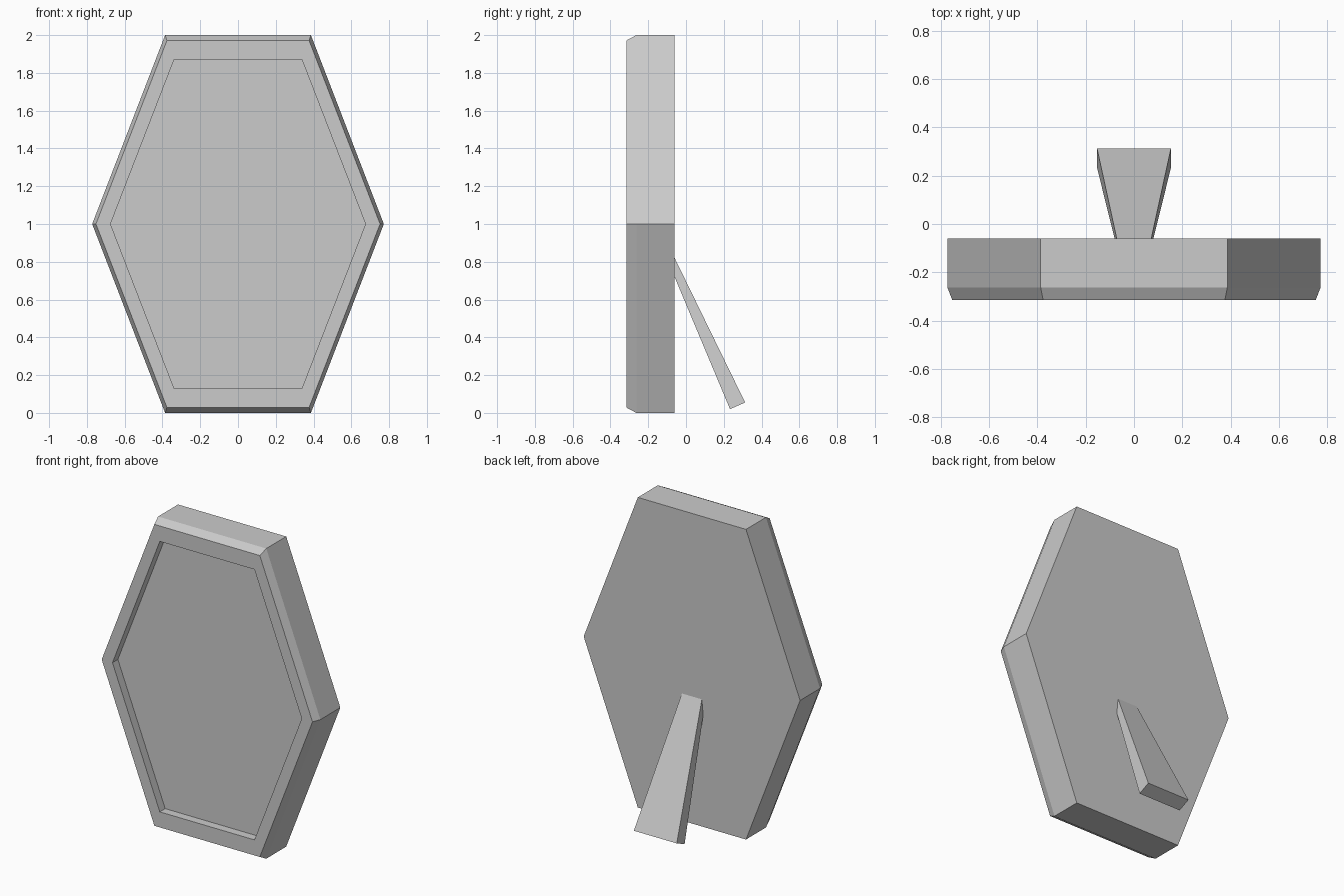
import bpy, bmesh

if "Cube" in bpy.data.objects:
    bpy.data.objects.remove(bpy.data.objects["Cube"])


def loft(name, rings):
    """Skin a solid through a list of matching point rings, capping both ends."""
    bm = bmesh.new()
    loops = [[bm.verts.new(p) for p in ring] for ring in rings]
    for a, b in zip(loops, loops[1:]):
        for i in range(len(a)):
            j = (i + 1) % len(a)
            bm.faces.new((a[i], a[j], b[j], b[i]))
    bm.faces.new(loops[0])
    bm.faces.new(loops[-1])
    bmesh.ops.recalc_face_normals(bm, faces=bm.faces)
    mesh = bpy.data.meshes.new(name)
    bm.to_mesh(mesh)
    bm.free()
    obj = bpy.data.objects.new(name, mesh)
    bpy.context.collection.objects.link(obj)
    return obj


def hexagon(half_width, half_height, y):
    w, h = half_width, half_height
    return [(x, y, 1 + z) for x, z in
            ((w, 0), (w / 2, h), (-w / 2, h), (-w, 0), (-w / 2, -h), (w / 2, -h))]


# Hexagonal frame: back, sides, front chamfer, rim and recessed panel
loft("picture_frame", [
    hexagon(0.772, 1.0, -0.06),
    hexagon(0.772, 1.0, -0.263),
    hexagon(0.752, 0.972, -0.315),
    hexagon(0.675, 0.872, -0.315),
    hexagon(0.675, 0.872, -0.26),
])


# Tapered rear leg: upper end sunk slightly into the frame back
def leg_end(half_width, upper, lower):
    w = half_width
    return [(-w, *upper), (w, *upper), (w, *lower), (-w, *lower)]


loft("support_leg", [
    leg_end(0.066, (-0.085, 0.871), (-0.118, 0.857)),
    leg_end(0.153, (0.313, 0.055), (0.233, 0.02)),
])
